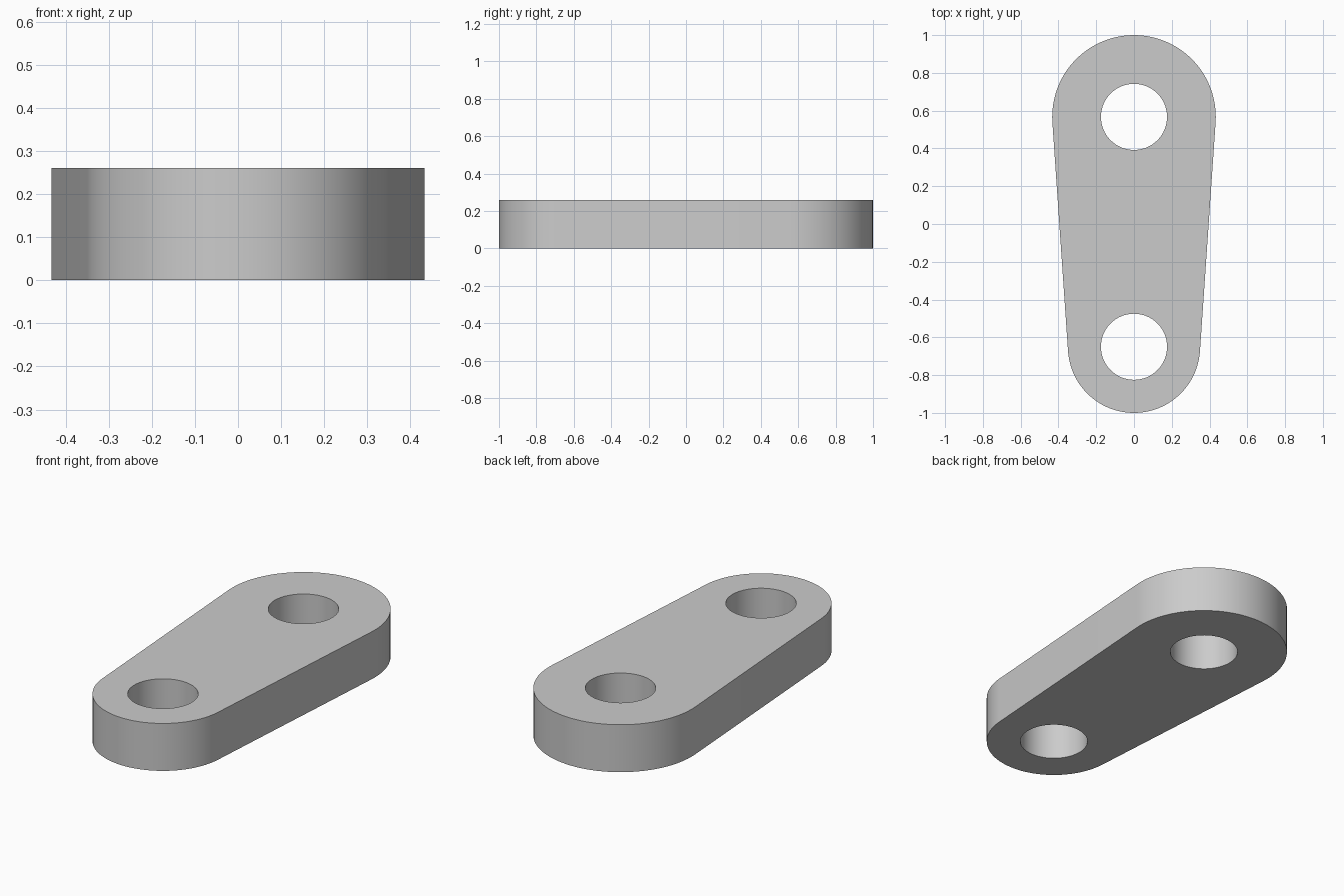
import bpy, bmesh
from math import asin, cos, sin, pi, radians

if "Cube" in bpy.data.objects:
    bpy.data.objects.remove(bpy.data.objects["Cube"])

HEIGHT = 0.26
BIG_Y, BIG_R = 0.567, 0.433
SMALL_Y, SMALL_R = -0.65, 0.35
HOLE_R = 0.175


def arc(cy, r, start, end, steps):
    """Points along an arc centred on x = 0."""
    return [(r * cos(start + (end - start) * i / steps),
             cy + r * sin(start + (end - start) * i / steps))
            for i in range(steps + 1)]


def add_loop(bm, points):
    verts = [bm.verts.new((x, y, 0)) for x, y in points]
    return [bm.edges.new((v, verts[(i + 1) % len(verts)])) for i, v in enumerate(verts)]


# Outline: two round ends joined by their common tangents
tilt = asin((BIG_R - SMALL_R) / (BIG_Y - SMALL_Y))
outline = (arc(BIG_Y, BIG_R, -tilt, pi + tilt, 48)
           + arc(SMALL_Y, SMALL_R, pi + tilt, 2 * pi - tilt, 48))

bm = bmesh.new()
edges = add_loop(bm, outline)

# Pin holes
for cy in (BIG_Y, SMALL_Y):
    edges += add_loop(bm, arc(cy, HOLE_R, 0, 2 * pi, 64)[:-1])

# Plate: fill between the loops and extrude upward
bmesh.ops.triangle_fill(bm, edges=edges, use_beauty=True, normal=(0, 0, 1))
ext = bmesh.ops.extrude_face_region(bm, geom=bm.faces[:], use_keep_orig=True)
top = [g for g in ext["geom"] if isinstance(g, bmesh.types.BMVert)]
bmesh.ops.translate(bm, verts=top, vec=(0, 0, HEIGHT))
bmesh.ops.recalc_face_normals(bm, faces=bm.faces[:])

mesh = bpy.data.meshes.new("link_plate")
bm.to_mesh(mesh)
bm.free()
plate = bpy.data.objects.new("link_plate", mesh)
bpy.context.collection.objects.link(plate)

bpy.context.view_layer.objects.active = plate
plate.select_set(True)
bpy.ops.object.shade_smooth_by_angle(angle=radians(30))
